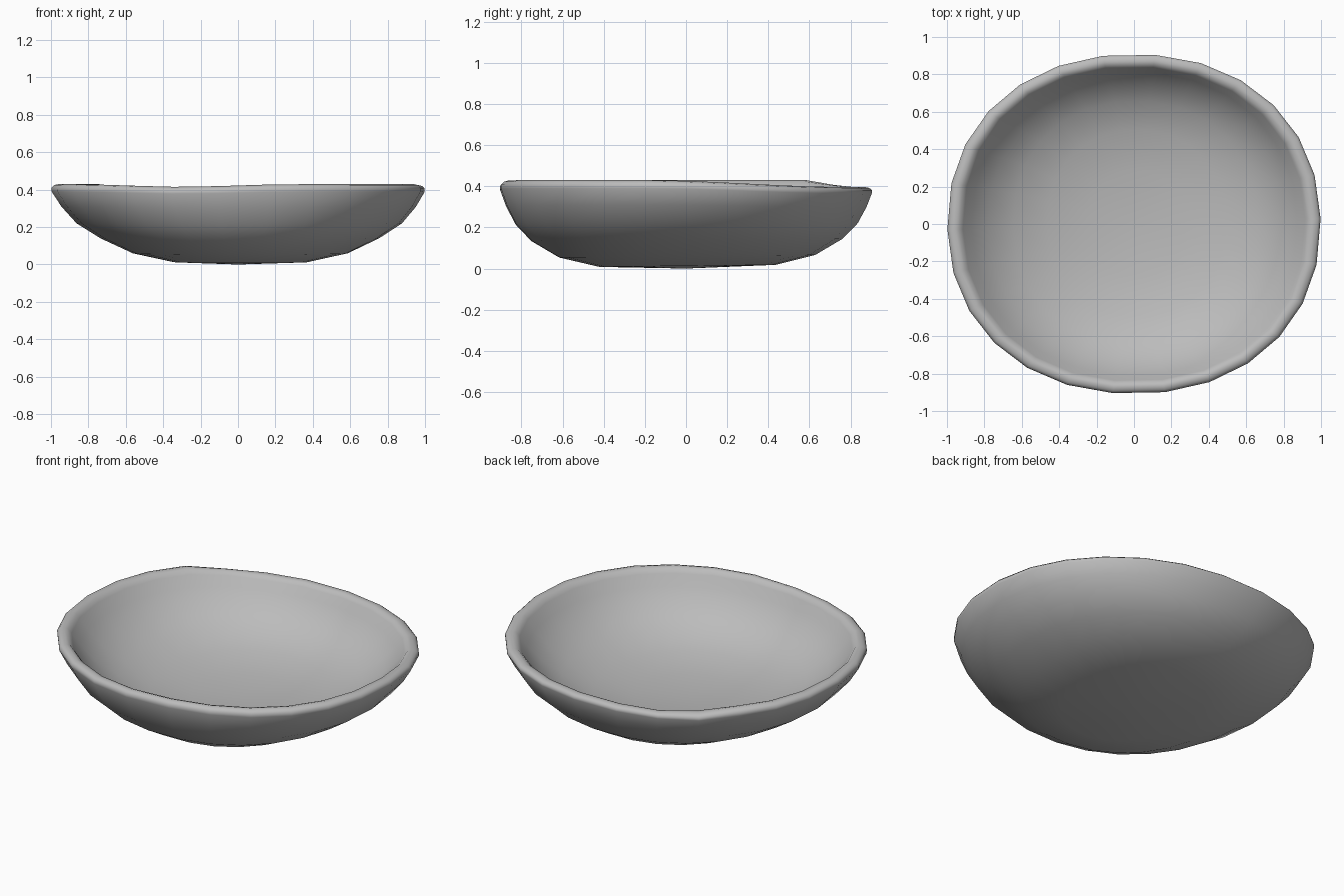
import bpy
import bmesh
from math import cos, sin, tau, pi, copysign, exp, radians

cube = bpy.data.objects.get("Cube")
if cube:
    bpy.data.objects.remove(cube, do_unlink=True)

SIDES = 26
RIM = 0.43

# Wall profile from the underside, over the rounded lip, to the inner floor:
# height, half width, half depth
PROFILE = [
    (0.013, 0.36, 0.43), (0.06, 0.575, 0.625), (0.14, 0.745, 0.76),
    (0.22, 0.87, 0.835), (0.31, 0.948, 0.88), (0.39, 0.997, 0.907),
    (0.41, 0.998, 0.908), (0.424, 0.985, 0.895), (RIM, 0.96, 0.875),
    (0.424, 0.935, 0.855), (0.40, 0.915, 0.84), (0.34, 0.87, 0.81),
    (0.255, 0.785, 0.75), (0.175, 0.655, 0.655), (0.115, 0.475, 0.5),
    (0.08, 0.26, 0.28),
]


def rounded(value):
    """Slightly squared-off ellipse coordinate."""
    return copysign(abs(value) ** 0.93, value)


def rim_drop(x, y):
    """Hand-shaped lip: lower at the back, a shallow dip at the front."""
    start, end = (-0.2, 0.78) if x > -0.4 else (0.58, 0.8)
    t = min(max((y - start) / (end - start), 0), 1)
    drop = 0.034 * t * t * (3 - 2 * t)
    if y < 0:
        drop += 0.015 * exp(-((x + 0.3) / 0.35) ** 2) * min(-y / 0.5, 1)
    return drop


def make_ring(bm, height, half_x, half_y):
    shift = 0.015 * (1 - min(height / 0.4, 1))
    ring = []
    for i in range(SIDES):
        a = tau * i / SIDES + pi / SIDES * 0.2
        x = half_x * rounded(cos(a))
        y = half_y * rounded(sin(a))
        lift = 0.012 * y * (1 - height / RIM)      # gently tilted base
        drop = rim_drop(x, y) * (height / RIM) ** 3
        ring.append(bm.verts.new((x + shift, y + shift / 2, height + lift - drop)))
    return ring


# Bowl
bm = bmesh.new()
rings = [make_ring(bm, *row) for row in PROFILE]
for low, high in zip(rings, rings[1:]):
    for i in range(SIDES):
        j = (i + 1) % SIDES
        bm.faces.new((low[i], low[j], high[j], high[i]))
for ring, height in ((rings[0], 0.0), (rings[-1], 0.07)):
    centre = bm.verts.new((0, 0, height))
    for i in range(SIDES):
        bm.faces.new((ring[i], ring[(i + 1) % SIDES], centre))
bmesh.ops.recalc_face_normals(bm, faces=bm.faces)
mesh = bpy.data.meshes.new("bowl")
bm.to_mesh(mesh)
bm.free()
bowl = bpy.data.objects.new("bowl", mesh)
bpy.context.collection.objects.link(bowl)

# Plain grey finish
grey = bpy.data.materials.new("plain grey")
grey.use_nodes = True
colour = (0.5, 0.5, 0.5, 1)
grey.diffuse_color = colour
grey.node_tree.nodes["Principled BSDF"].inputs["Base Color"].default_value = colour
mesh.materials.append(grey)

# Smooth surfaces all over, including the lip
bpy.context.view_layer.objects.active = bowl
bowl.select_set(True)
bpy.ops.object.shade_smooth_by_angle(angle=radians(70))
